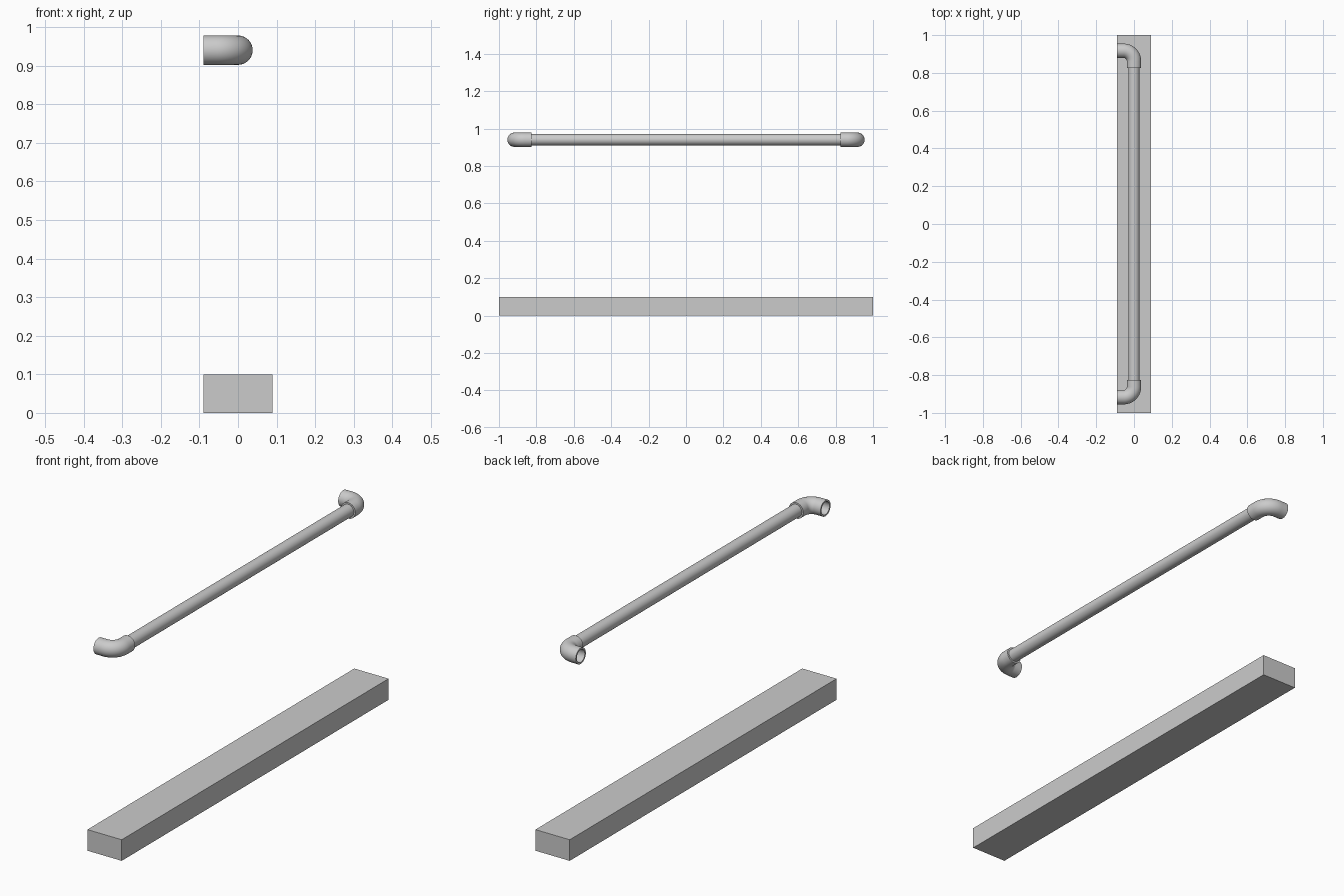
import bpy, bmesh, math
from mathutils import Vector

cube = bpy.data.objects.get("Cube")
if cube:
    bpy.data.objects.remove(cube, do_unlink=True)

RAIL_Z = 0.94
ROD_R = 0.03
ELBOW_R = 0.038
BEND_R = 0.055
ELBOW_Y = 0.917
WALL_X = -0.09
SIDES = 40

grey = bpy.data.materials.new("plain_grey")
grey.use_nodes = True
colour = (0.6, 0.6, 0.6, 1)
grey.diffuse_color = colour
grey.node_tree.nodes["Principled BSDF"].inputs["Base Color"].default_value = colour


def finish(name, bm, smooth=True):
    bmesh.ops.recalc_face_normals(bm, faces=bm.faces)
    mesh = bpy.data.meshes.new(name)
    bm.to_mesh(mesh)
    bm.free()
    mesh.materials.append(grey)
    obj = bpy.data.objects.new(name, mesh)
    bpy.context.collection.objects.link(obj)
    if smooth:
        bpy.ops.object.select_all(action='DESELECT')
        obj.select_set(True)
        bpy.context.view_layer.objects.active = obj
        bpy.ops.object.shade_smooth_by_angle(angle=math.radians(35))
    return obj


def ring(bm, centre, side, radius):
    up = Vector((0, 0, 1))
    angles = [2 * math.pi * i / SIDES for i in range(SIDES)]
    return [bm.verts.new(centre + radius * (math.cos(a) * side + math.sin(a) * up))
            for a in angles]


def elbow(name, sign):
    # Centre line: straight collar on the rod, quarter bend, straight mouth
    hub = Vector((-BEND_R, ELBOW_Y - BEND_R, RAIL_Z))
    path = [(Vector((0, 0.825, RAIL_Z)), Vector((1, 0, 0)))]
    for i in range(17):
        a = math.pi / 2 * i / 16
        side = Vector((math.cos(a), math.sin(a), 0))
        path.append((hub + BEND_R * side, side))
    path.append((Vector((WALL_X, ELBOW_Y, RAIL_Z)), Vector((0, 1, 0))))

    # Out along the outer skin, back along the bore
    bm = bmesh.new()
    rings = [ring(bm, c, s, ELBOW_R) for c, s in path]
    rings += [ring(bm, c, s, ROD_R) for c, s in reversed(path)]
    for k, r in enumerate(rings):
        n = rings[(k + 1) % len(rings)]
        for i in range(SIDES):
            j = (i + 1) % SIDES
            bm.faces.new((r[i], r[j], n[j], n[i]))
    for v in bm.verts:
        v.co.y *= sign
    return finish(name, bm)


# Base block
bm = bmesh.new()
bmesh.ops.create_cube(bm, size=1)
bmesh.ops.scale(bm, vec=(0.18, 2, 0.1), verts=bm.verts)
bmesh.ops.translate(bm, vec=(0, 0, 0.05), verts=bm.verts)
finish("base_block", bm, smooth=False)

# Rail rod, socketed into both elbows
bm = bmesh.new()
bmesh.ops.create_cone(bm, cap_ends=True, segments=SIDES, radius1=ROD_R,
                      radius2=ROD_R, depth=1.72)
rod = finish("rail_rod", bm)
rod.rotation_euler.x = math.pi / 2
rod.location.z = RAIL_Z

# Elbow fittings
elbow("front_elbow", -1)
elbow("back_elbow", 1)
